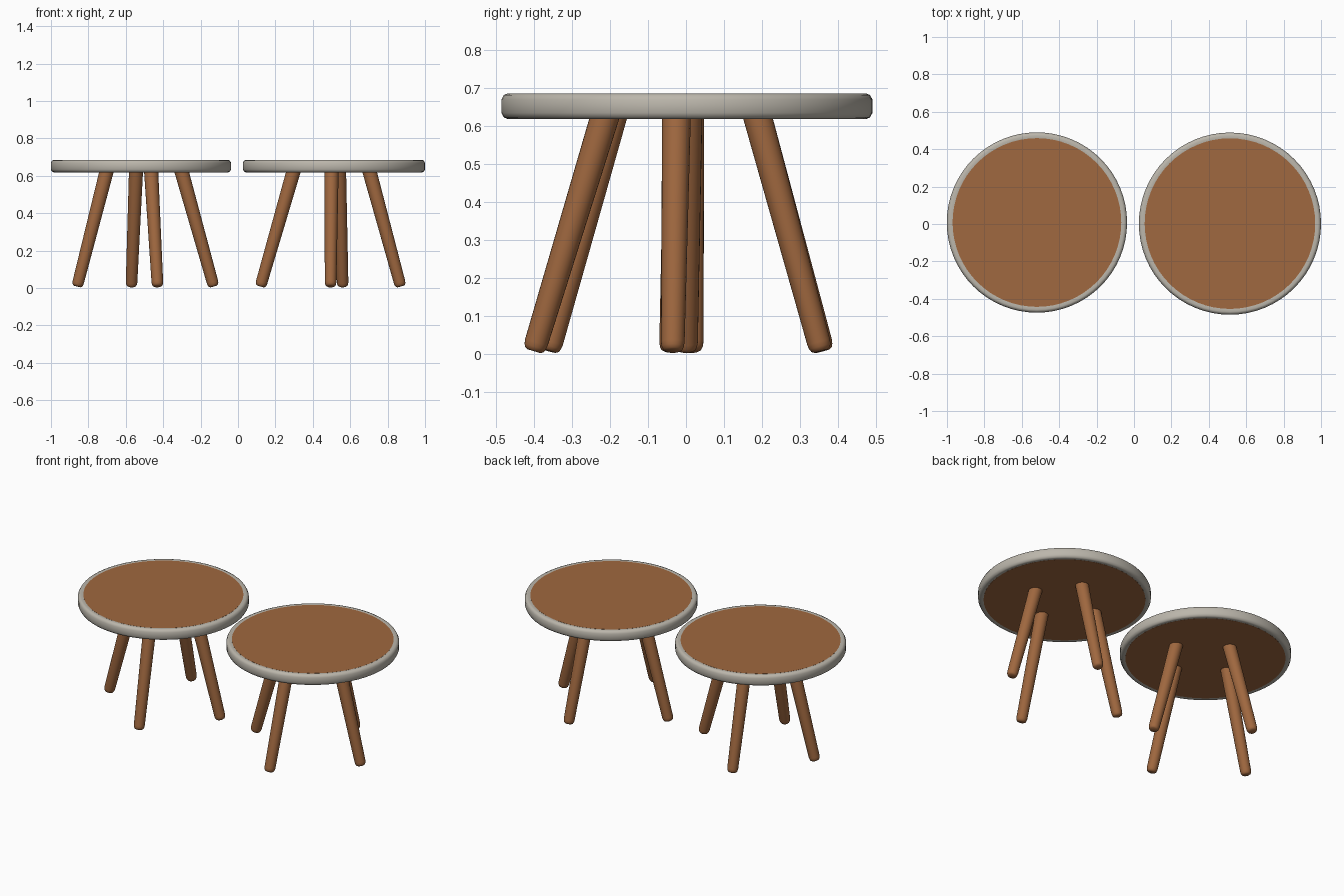
import bpy, math
from mathutils import Vector

cube = bpy.data.objects.get("Cube")
if cube:
    bpy.data.objects.remove(cube)


def material(name, rgb):
    mat = bpy.data.materials.new(name)
    mat.use_nodes = True
    mat.diffuse_color = (*rgb, 1)
    mat.node_tree.nodes["Principled BSDF"].inputs["Base Color"].default_value = (*rgb, 1)
    return mat


wood = material("warm wood", (0.35, 0.138, 0.05))
grey = material("pale grey rim", (0.5, 0.47, 0.41))
SIDES = 64


def lathe(name, profile, mat, closed=False, sides=SIDES):
    """Spin (radius, height) points around z; open profiles are capped."""
    n = len(profile)
    verts = [(r * math.cos(a), r * math.sin(a), z)
             for a in (2 * math.pi * i / sides for i in range(sides)) for r, z in profile]
    faces = []
    for i in range(sides):
        j = (i + 1) % sides
        for k in range(n if closed else n - 1):
            m = (k + 1) % n
            faces.append((i * n + k, j * n + k, j * n + m, i * n + m))
    if not closed:
        faces.append([i * n for i in reversed(range(sides))])
        faces.append([i * n + n - 1 for i in range(sides)])
    mesh = bpy.data.meshes.new(name)
    mesh.from_pydata(verts, [], faces)
    mesh.materials.append(mat)
    obj = bpy.data.objects.new(name, mesh)
    bpy.context.collection.objects.link(obj)
    bpy.ops.object.select_all(action="DESELECT")
    obj.select_set(True)
    bpy.context.view_layer.objects.active = obj
    bpy.ops.object.shade_smooth_by_angle(angle=math.radians(40))
    return obj


def leg(name, foot, top):
    """Tapered round leg with a softened foot, leaning from foot to top."""
    start, end = Vector((*foot, 0.008)), Vector((*top, 0.635))
    axis = end - start
    profile = [(0.018, 0), (0.025, 0.004), (0.029, 0.012), (0.031, 0.024), (0.038, axis.length)]
    obj = lathe(name, profile, wood, sides=24)
    obj.location = start
    obj.rotation_euler = axis.to_track_quat("Z", "Y").to_euler()


def stool(side, centre, r, legs):
    # Rounded rim ring
    low, high, b, inner = 0.618, 0.685, 0.016, r - 0.034
    rim = [(inner, low + 0.003), (r - b, low), (r - b * 0.4, low + b * 0.25), (r, low + b),
           (r, high - b), (r - b * 0.4, high - b * 0.25), (r - b, high), (inner, high - 0.003)]
    lathe(side + "_seat_rim", rim, grey, closed=True).location = (*centre, 0)
    # Wooden panel inside the rim
    panel = [(inner + 0.003, low + 0.002), (inner + 0.003, high - 0.002)]
    lathe(side + "_seat_panel", panel, wood).location = (*centre, 0)
    for place, (foot, top) in legs.items():
        leg(f"{side}_stool_{place}_leg", foot, top)


stool("right", (-0.519, 0.008), 0.482, {
    "front": ((-0.43, -0.36), (-0.465, -0.19)),
    "back": ((-0.57, 0.36), (-0.545, 0.185)),
    "right": ((-0.86, -0.04), (-0.70, -0.02)),
    "left": ((-0.13, 0.015), (-0.305, 0.01)),
})
stool("left", (0.513, 0.002), 0.487, {
    "front": ((0.495, -0.40), (0.50, -0.21)),
    "back": ((0.56, 0.355), (0.54, 0.185)),
    "right": ((0.12, 0.0), (0.30, 0.005)),
    "left": ((0.87, -0.035), (0.70, -0.025)),
})
